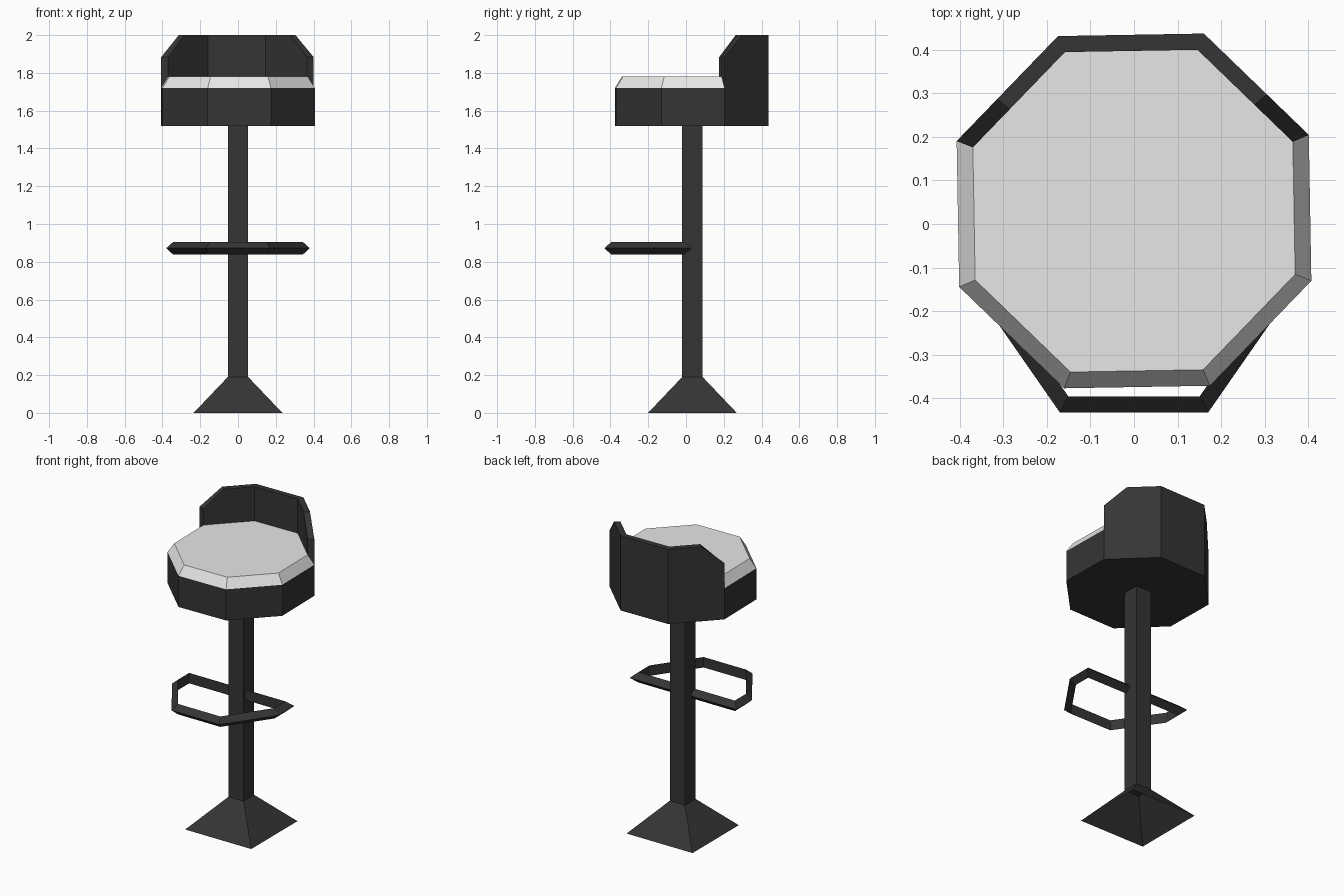
import bpy, bmesh, math
from mathutils import Vector

cube = bpy.data.objects.get("Cube")
if cube:
    bpy.data.objects.remove(cube, do_unlink=True)

CY = 0.03            # centre of the stool in y
TURN = 1.0           # slight twist of the seat, degrees


def material(name, value):
    mat = bpy.data.materials.new(name)
    mat.use_nodes = True
    colour = (value, value, value, 1)
    mat.diffuse_color = colour
    bsdf = next(n for n in mat.node_tree.nodes if n.type == 'BSDF_PRINCIPLED')
    bsdf.inputs["Base Color"].default_value = colour
    return mat


dark = material("charcoal", 0.035)
light = material("pale grey", 0.8)


def loft(name, rings, mat, bottom=False, top=False, wrap=False, closed=True):
    """Skin a list of equal-length point rings with flat quads."""
    bm = bmesh.new()
    rows = [[bm.verts.new(p) for p in ring] for ring in rings]
    pairs = list(zip(rows, rows[1:]))
    if wrap:
        pairs.append((rows[-1], rows[0]))
    n = len(rows[0])
    for a, b in pairs:
        for i in range(n if closed else n - 1):
            j = (i + 1) % n
            bm.faces.new((a[i], a[j], b[j], b[i]))
    if bottom:
        bm.faces.new(rows[0][::-1])
    if top:
        bm.faces.new(rows[-1])
    bmesh.ops.recalc_face_normals(bm, faces=bm.faces)
    mesh = bpy.data.meshes.new(name)
    bm.to_mesh(mesh)
    bm.free()
    mesh.materials.append(mat)
    obj = bpy.data.objects.new(name, mesh)
    bpy.context.collection.objects.link(obj)
    return obj


def square(half, z):
    return [Vector((x * half, CY + 0.004 + y * half, z))
            for x, y in ((-1, -1), (1, -1), (1, 1), (-1, 1))]


def octagon(radius, z):
    angles = [math.radians(22.5 + TURN + 45 * i) for i in range(8)]
    return [Vector((radius * math.cos(a), CY + radius * math.sin(a), z)) for a in angles]


def inset(points, d):
    """Mitred inward offset of a counter-clockwise outline."""
    result = []
    for i, p in enumerate(points):
        e1 = (p - points[i - 1]).normalized()
        e2 = (points[(i + 1) % len(points)] - p).normalized()
        n1, n2 = Vector((-e1.y, e1.x)), Vector((-e2.y, e2.x))
        result.append(p + (n1 + n2) * d / (1 + n1.dot(n2)))
    return result


# Base and column
loft("base", [square(0.235, 0), square(0.054, 0.19)], dark)
loft("column", [square(0.054, 0.19), square(0.054, 1.53)], dark, bottom=True)

# Footrest: hexagonal ring with a triangular section
right_side = [(0.17, -0.432), (0.38, -0.13), (0.38, 0.03)]
outline = [Vector(p) for p in right_side]
outline += [Vector((-x, y)) for x, y in reversed(right_side)]
inner = inset(outline, 0.037)
loft("footrest", [[p.to_3d() + Vector((0, 0, z)) for p in ring]
                  for ring, z in ((outline, 0.872), (inner, 0.905), (inner, 0.838))],
     dark, wrap=True)

# Seat
R_OUT, R_IN = 0.437, 0.397
loft("seat_shell", [octagon(R_OUT, 1.52), octagon(R_OUT, 1.72)], dark, bottom=True)
loft("cushion", [octagon(R_OUT, 1.72), octagon(R_IN, 1.78)], light, top=True)


# Backrest: three-sided wall with sloping shoulders
def back_path(radius):
    v = octagon(radius, 0)
    return [v[0], v[0].lerp(v[1], 0.4), v[1], v[2], v[3].lerp(v[2], 0.4), v[3]]


def raised(path, heights):
    return [Vector((p.x, p.y, z)) for p, z in zip(path, heights)]


low = [1.72] * 6
high = [1.883, 2, 2, 2, 2, 1.883]
outer_path, inner_path = back_path(R_OUT), back_path(R_IN)
sections = zip(raised(outer_path, low), raised(outer_path, high),
               raised(inner_path, high), raised(inner_path, low))
loft("backrest", [list(s) for s in sections], dark, bottom=True, top=True)
